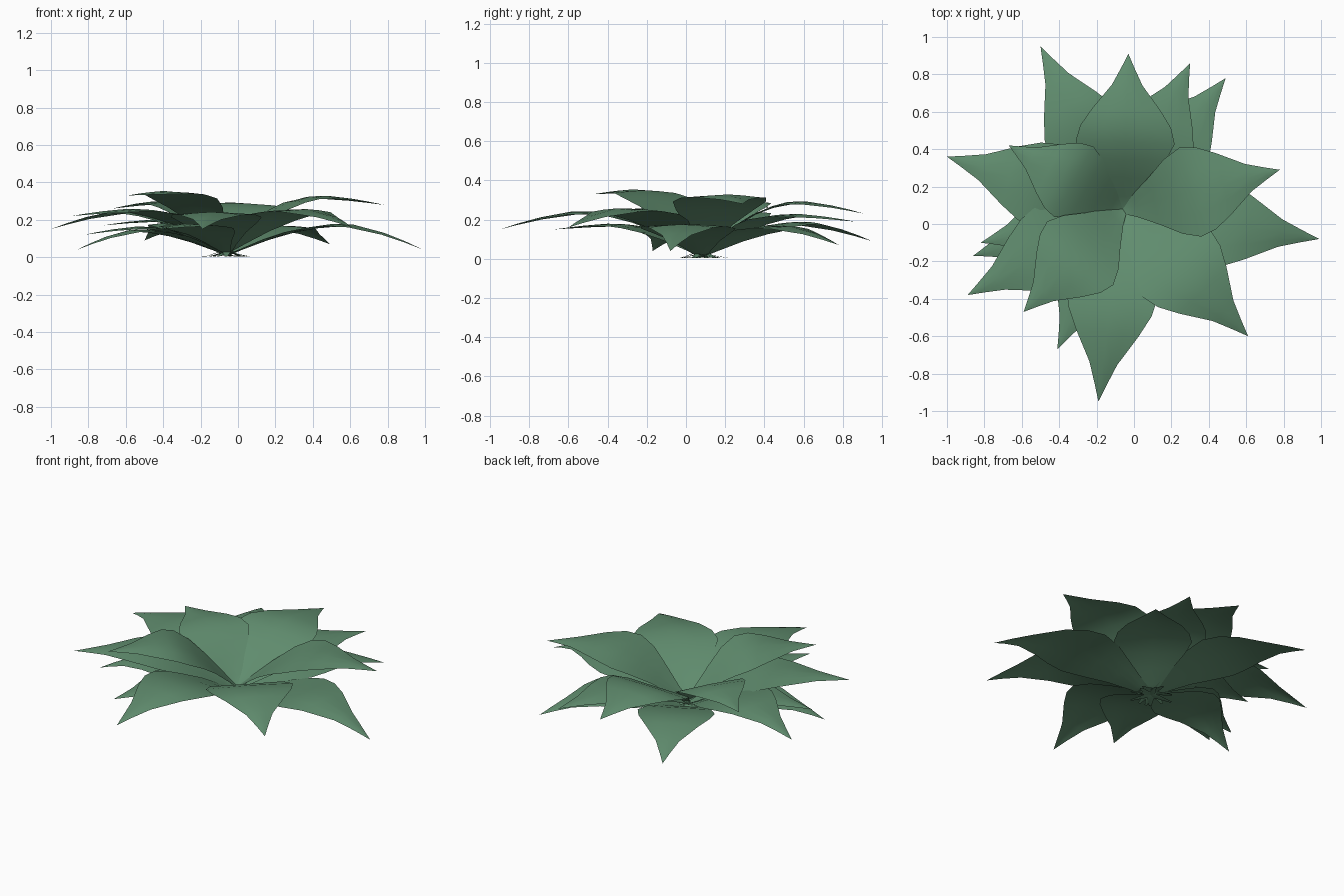
import bpy, math

if "Cube" in bpy.data.objects:
    bpy.data.objects.remove(bpy.data.objects["Cube"])

green = bpy.data.materials.new("leaf_green")
green.diffuse_color = (0.12, 0.27, 0.16, 1)
green.use_nodes = True
green.node_tree.nodes["Principled BSDF"].inputs["Base Color"].default_value = green.diffuse_color

CX, CY = -0.06, 0.08
TAIL = 0.13
# half-width along the leaf: (fraction of length, fraction of full half-width)
WIDTH = [(-TAIL, 0.03), (0.0, 0.11), (0.08, 0.25), (0.2, 0.52), (0.32, 0.82), (0.43, 0.98),
         (0.53, 0.9), (0.64, 0.68), (0.8, 0.3), (0.91, 0.13), (1.0, 0.0)]


def rib_height(t, root, peak, tip):
    # tail tucked under the root, arching up to the peak, then drooping to the tip
    if t < 0:
        return 0.004 + (root - 0.004) * (1 + t / TAIL)
    if t < 0.6:
        return root + (peak - root) * math.sin(math.pi / 2 * t / 0.6) ** 1.1
    return peak - (peak - tip) * ((t - 0.6) / 0.4) ** 1.5


def leaf(name, x, y, tip, peak, half, root):
    dx, dy = x - CX, y - CY
    length = math.hypot(dx, dy)
    ux, uy = dx / length, dy / length
    verts, faces = [], []
    for t, w in WIDTH:
        for s in (-1, -0.5, 0, 0.5, 1):
            side = s * w * half
            # channelled near the root, edges drooping further out
            lift = (0.1 - 0.3 * max(t, 0)) * half * w * abs(s) ** 1.5
            verts.append((CX + ux * t * length - uy * side,
                          CY + uy * t * length + ux * side,
                          rib_height(t, root, peak, tip) + lift))
    for r in range(len(WIDTH) - 1):
        for c in range(4):
            a = r * 5 + c
            faces.append((a, a + 1, a + 6, a + 5))
    mesh = bpy.data.meshes.new(name)
    mesh.from_pydata(verts, [], faces)
    mesh.validate()
    mesh.materials.append(green)
    for p in mesh.polygons:
        p.use_smooth = True
    ob = bpy.data.objects.new(name, mesh)
    bpy.context.collection.objects.link(ob)


# tip x, tip y, tip z, peak z, half width
UPPER = [
    (0.78, 0.29, 0.28, 0.33, 0.25), (-0.59, -0.47, 0.33, 0.355, 0.25),
    (-0.67, 0.42, 0.26, 0.30, 0.22), (-0.03, 0.91, 0.23, 0.295, 0.27),
]
MIDDLE = [
    (0.61, -0.60, 0.16, 0.26, 0.26), (-0.19, -0.95, 0.15, 0.245, 0.25),
    (-0.89, -0.38, 0.22, 0.26, 0.24), (-1.0, 0.36, 0.15, 0.25, 0.24),
    (0.30, 0.86, 0.19, 0.23, 0.23),
]
LOWER = [
    (-0.50, 0.95, 0.09, 0.19, 0.23), (0.49, 0.78, 0.07, 0.17, 0.23),
    (0.99, -0.08, 0.04, 0.18, 0.25), (-0.41, -0.67, 0.15, 0.18, 0.21),
    (-0.86, -0.17, 0.04, 0.15, 0.21), (-0.82, -0.10, 0.12, 0.165, 0.2),
    (-0.72, 0.17, 0.17, 0.2, 0.18),
]
for ring, leaves, root in (("upper", UPPER, 0.04), ("middle", MIDDLE, 0.025), ("lower", LOWER, 0.01)):
    for i, args in enumerate(leaves):
        leaf(f"{ring}_leaf_{i + 1}", *args, root)
